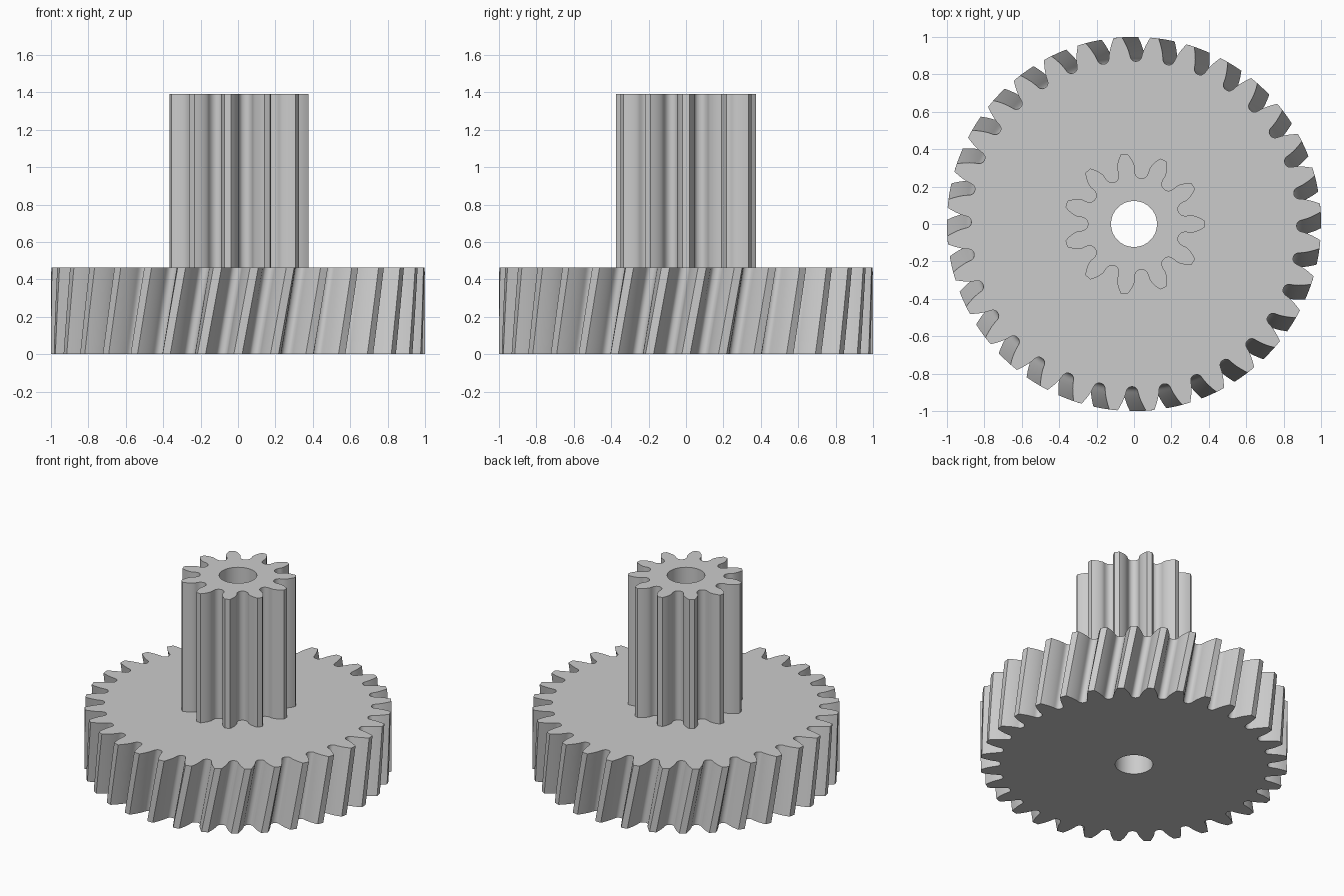
import bpy, bmesh
from math import pi, sin, cos, tan, atan2, hypot, radians

cube = bpy.data.objects.get("Cube")
if cube:
    bpy.data.objects.remove(cube, do_unlink=True)

MODULE = 0.058
BORE = 0.123
HELIX = radians(10)
WHEEL_TOP = 8 * MODULE
PINION_TOP = 24 * MODULE

grey = bpy.data.materials.new("light_grey")
grey.use_nodes = True
grey.diffuse_color = (0.6, 0.6, 0.6, 1)
grey.node_tree.nodes["Principled BSDF"].inputs["Base Color"].default_value = (0.6, 0.6, 0.6, 1)


def lookup(curve, r):
    """Half gap angle at radius r, from a list of (radius, angle) points."""
    for (r0, a0), (r1, a1) in zip(curve, curve[1:]):
        if r0 <= r <= r1:
            return a0 + (a1 - a0) * (r - r0) / max(r1 - r0, 1e-9)
    return -1


def gap_side(teeth, helix, steps=16):
    """One side of a tooth gap, root to tip, as cut by a rolling rack."""
    stretch = 1 / cos(helix)
    pitch = teeth / 2 * MODULE * stretch
    slope = tan(radians(20)) * stretch
    lean = atan2(slope, 1)
    depth = 1.25 * MODULE
    rho = 0.42 * MODULE
    half = pi / 4 * MODULE * stretch
    cy = depth - rho
    cx = half - cy * slope - rho / cos(lean)

    def contact(u, y, t):
        roll = (y / tan(t) - u) / pitch
        x = y / tan(t)
        return hypot(x, pitch - y), atan2(x, pitch - y) - roll

    # Straight rack flank makes the involute, rounded rack tip makes the fillet
    low = min(cy + rho * sin(lean), pitch * sin(lean) ** 2)
    n = 200
    flank, fillet = [], []
    for i in range(n + 1):
        y = low - (low + 1.4 * MODULE) * i / n
        flank.append(contact(half - y * slope, y, lean))
        t = pi / 2 + (lean - pi / 2) * i / n
        fillet.append(contact(cx + rho * cos(t), cy + rho * sin(t), t))

    root, tip = pitch - depth, pitch + MODULE
    side = [(root, cx / pitch)]
    for i in range(1, steps + 1):
        r = root + (tip - root) * (i / steps) ** 1.7
        side.append((r, max(lookup(flank, r), lookup(fillet, r))))
    return side


def gear(name, teeth, z0, z1, helix=0, layers=1, bottom=True):
    # Outline: tip land, flank, root, flank for every gap
    side = gap_side(teeth, helix)
    step = 2 * pi / teeth
    tip = side[-1][0]
    outline = []
    for i in range(teeth):
        mid = (i + 0.5) * step
        outline.append((tip, mid - step / 2))
        outline += [(r, mid - a) for r, a in reversed(side)]
        outline += [(r, mid + a) for r, a in side]
    bore = [(BORE, 2 * pi * i / 64) for i in range(64)]
    twist = (z1 - z0) * tan(helix) / (tip - MODULE)

    bm = bmesh.new()

    def ring(points, f, turn):
        z = z0 + (z1 - z0) * f
        return [bm.verts.new((r * cos(a + turn * f), r * sin(a + turn * f), z)) for r, a in points]

    def wall(lower, upper):
        for i in range(len(lower)):
            j = (i + 1) % len(lower)
            bm.faces.new((lower[i], lower[j], upper[j], upper[i]))

    # Toothed wall and bore wall
    outer = [ring(outline, k / layers, twist) for k in range(layers + 1)]
    inner = [ring(bore, f, 0) for f in (0, 1)]
    for a, b in zip(outer, outer[1:]):
        wall(a, b)
    wall(inner[1], inner[0])

    # Flat end faces around the bore
    for k in ((0, -1) if bottom else (-1,)):
        loops = (outer[k], inner[k])
        edges = [bm.edges.get((v[i - 1], v[i])) for v in loops for i in range(len(v))]
        bmesh.ops.triangle_fill(bm, edges=edges, use_beauty=True, normal=(0, 0, 1 if k else -1))
    bmesh.ops.recalc_face_normals(bm, faces=bm.faces)

    mesh = bpy.data.meshes.new(name)
    bm.to_mesh(mesh)
    bm.free()
    mesh.materials.append(grey)
    ob = bpy.data.objects.new(name, mesh)
    bpy.context.collection.objects.link(ob)
    bpy.ops.object.select_all(action='DESELECT')
    ob.select_set(True)
    bpy.context.view_layer.objects.active = ob
    bpy.ops.object.shade_smooth_by_angle(angle=radians(30))
    return ob


gear("helical_wheel", 32, 0, WHEEL_TOP, HELIX, layers=6)
gear("spur_pinion", 11, WHEEL_TOP, PINION_TOP, bottom=False)
